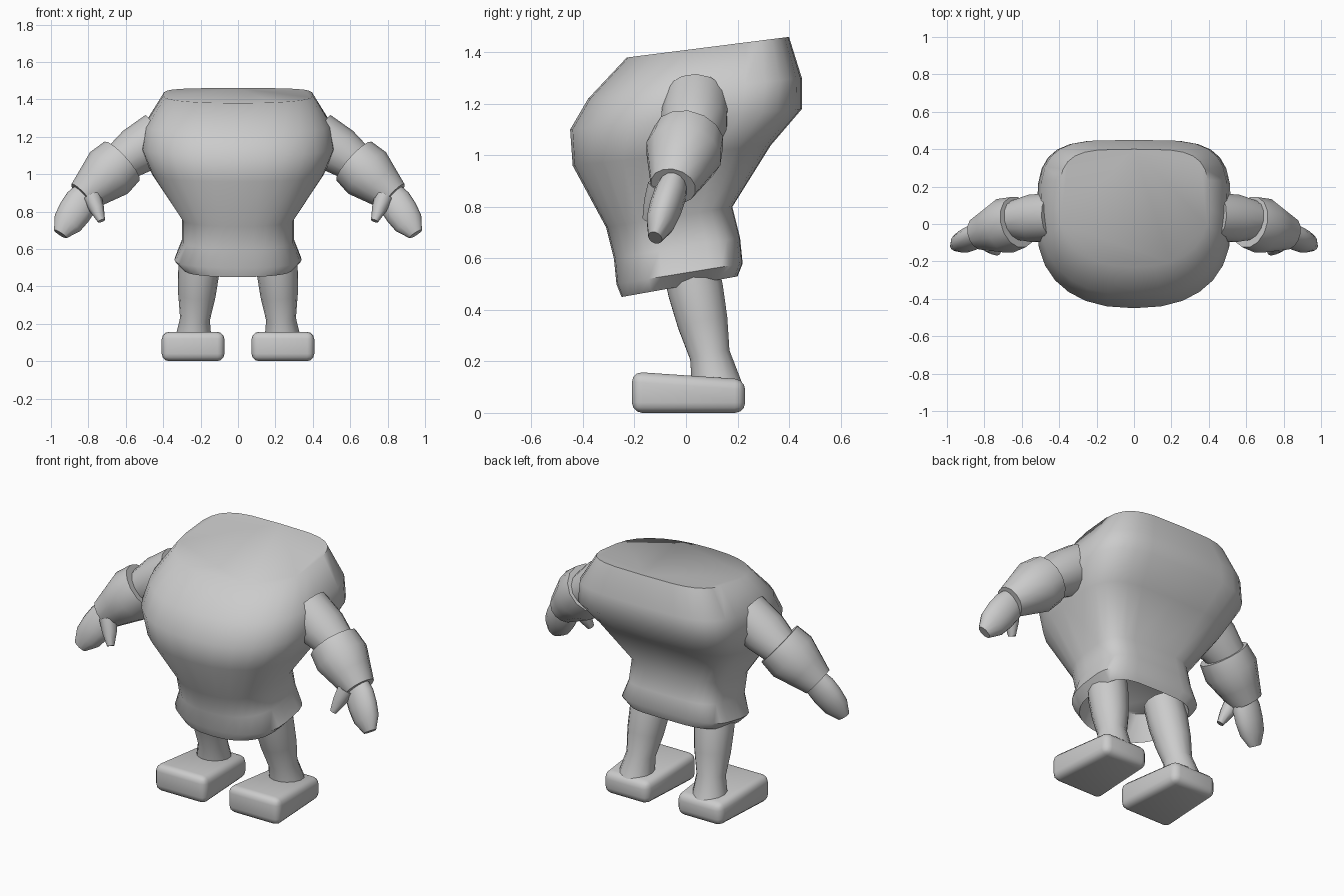
import bpy, bmesh, math
from mathutils import Vector

default_cube = bpy.data.objects.get("Cube")
if default_cube:
    bpy.data.objects.remove(default_cube, do_unlink=True)

shade = .6
colour = (shade, shade, shade, 1)
grey = bpy.data.materials.new("plain grey")
grey.use_nodes = True
grey.diffuse_color = colour
grey.node_tree.nodes["Principled BSDF"].inputs["Base Color"].default_value = colour


def finish(name, bm, mirrored=True):
    """Turn a bmesh into a smooth-shaded object, mirrored for paired limbs."""
    bmesh.ops.recalc_face_normals(bm, faces=bm.faces)
    mesh = bpy.data.meshes.new(name)
    bm.to_mesh(mesh)
    bm.free()
    mesh.materials.append(grey)
    part = bpy.data.objects.new(name, mesh)
    bpy.context.collection.objects.link(part)
    bpy.ops.object.select_all(action='DESELECT')
    part.select_set(True)
    bpy.context.view_layer.objects.active = part
    bpy.ops.object.shade_smooth_by_angle(angle=math.radians(60))
    if mirrored:
        part.modifiers.new("mirror", 'MIRROR')


def loft(rings):
    """Join closed rings of points into a capped surface."""
    bm = bmesh.new()
    loops = [[bm.verts.new(point) for point in ring] for ring in rings]
    for lower, upper in zip(loops, loops[1:]):
        for i in range(len(lower)):
            bm.faces.new((lower[i - 1], lower[i], upper[i], upper[i - 1]))
    bm.faces.new(loops[0])
    bm.faces.new(loops[-1])
    return bm


def limb(name, start, end, radii, flatness=1, sides=14):
    """Straight limb whose radii are spaced evenly from start to end."""
    start, end = Vector(start), Vector(end)
    axis = (end - start).normalized()
    depth = Vector((0, 1, 0))
    depth = (depth - axis * depth.dot(axis)).normalized()
    across = depth.cross(axis)
    rings = []
    for step, radius in enumerate(radii):
        centre = start.lerp(end, step / (len(radii) - 1))
        angles = [math.tau * side / sides for side in range(sides)]
        rings.append([centre + across * radius * math.cos(angle)
                      + depth * radius * flatness * math.sin(angle)
                      for angle in angles])
    finish(name, loft(rings))


def torso_ring(height, front, back, half_width, tilt=.08, sides=28):
    """Ring that rises to the back, round in front and squarer behind."""
    ring = []
    for side in range(sides):
        angle = math.tau * side / sides
        cosine, sine = math.cos(angle), math.sin(angle)
        squareness = .5 if sine > 0 else .85
        x = math.copysign(abs(cosine) ** squareness, cosine)
        y = math.copysign(abs(sine) ** squareness, sine)
        backness = (y + 1) / 2
        ring.append((half_width * x,
                     front + (back - front) * backness,
                     height + tilt * backness))
    return ring


# Torso, from the recess under the hem up to the flat top
torso = [
    torso_ring(.6, -.2, .15, .25),
    torso_ring(.45, -.25, .2, .29),
    torso_ring(.5, -.27, .22, .34),
    torso_ring(.6, -.28, .21, .3),
    torso_ring(.72, -.31, .18, .3),
    torso_ring(.96, -.44, .33, .46),
    torso_ring(1.1, -.45, .45, .52),
    torso_ring(1.22, -.38, .45, .5),
    torso_ring(1.38, -.23, .4, .4),
]
finish("torso", loft(torso), mirrored=False)

# Arms with flared cuffs and mitten hands
limb("upper_arms", (.42, .04, 1.21), (.66, .02, 1.04), [.13, .13, .1])
limb("forearms", (.62, .01, 1.07), (.83, -.05, .88), [.14, .15, .12, .09])
limb("hands", (.8, -.04, .91), (.95, -.12, .68), [.07, .09, .09, .08, .04], flatness=.7)
limb("thumbs", (.78, -.1, .88), (.73, -.15, .75), [.05, .04, .02], sides=8)

# Legs, narrowing to the ankle
limb("legs", (.2, .01, .6), (.24, .12, .1), [.11, .11, .1, .08, .1])

# Shoes: rounded blocks with a narrower heel and a raised toe
shoe = bmesh.new()
bmesh.ops.create_cube(shoe, size=1)
for vert in shoe.verts:
    at_heel = vert.co.y > 0
    on_top = vert.co.z > 0
    width = .29 if at_heel else .34
    top = .13 if at_heel else .16
    vert.co.x = vert.co.x * width + .24
    vert.co.y = vert.co.y * .44 + .01
    vert.co.z = top if on_top else 0
bmesh.ops.bevel(shoe, geom=shoe.edges[:], offset=.04, segments=3,
                profile=.5, affect='EDGES')
finish("shoes", shoe)
